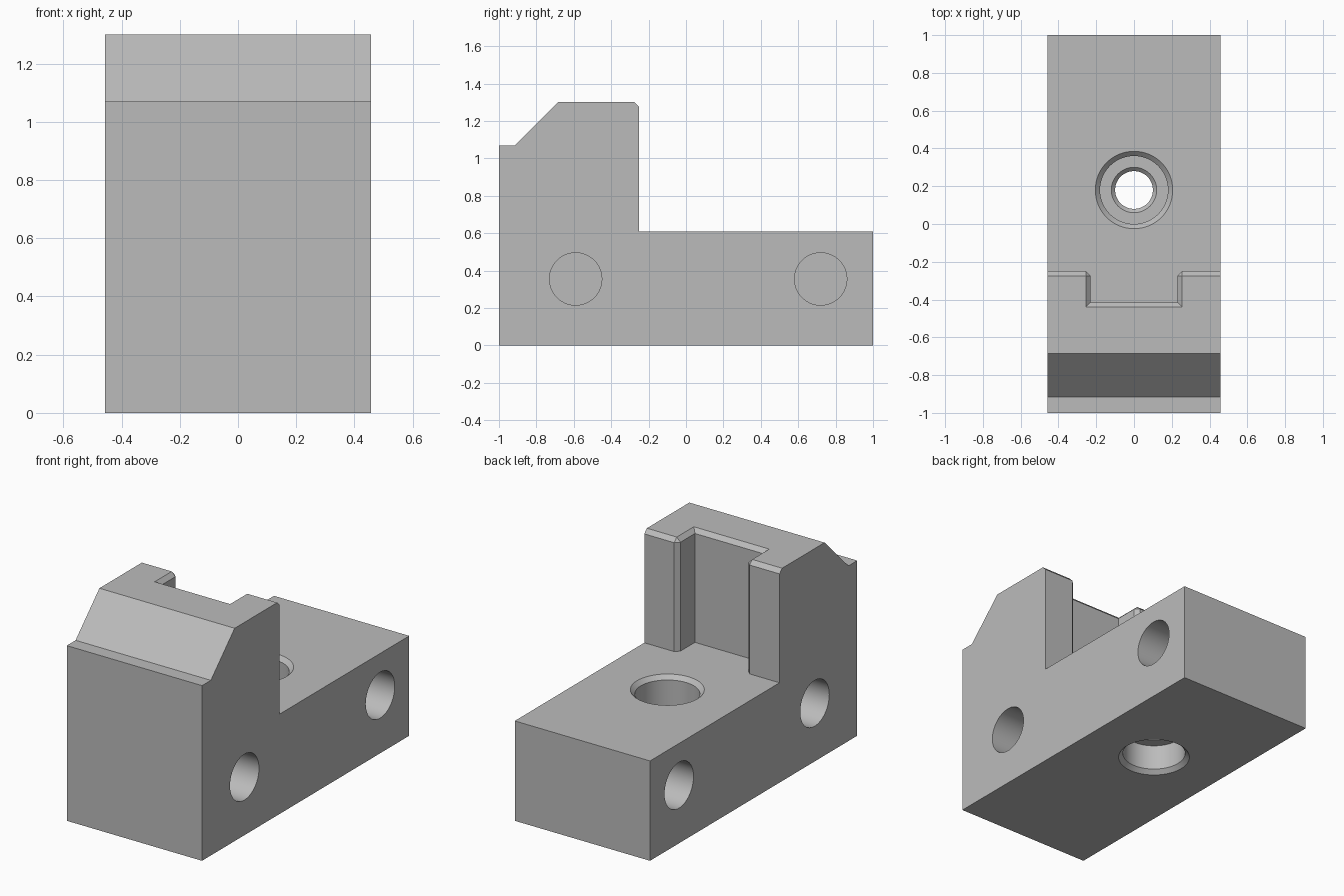
import bpy, bmesh, math
from mathutils import Matrix, Vector

cube = bpy.data.objects.get("Cube")
if cube:
    bpy.data.objects.remove(cube, do_unlink=True)

HALF_W, BASE_TOP, TOP = 0.457, 0.61, 1.30
JAW_Y, SLOT_Y, SLOT_X, CHAMFER = -0.25, -0.415, 0.23, 0.025

steel = bpy.data.materials.new("steel grey")
steel.use_nodes = True
colour = (0.5, 0.5, 0.5, 1)
steel.diffuse_color = colour
steel.node_tree.nodes["Principled BSDF"].inputs["Base Color"].default_value = colour


def add_object(name, bm):
    bmesh.ops.recalc_face_normals(bm, faces=bm.faces)
    mesh = bpy.data.meshes.new(name)
    bm.to_mesh(mesh)
    bm.free()
    mesh.materials.append(steel)
    obj = bpy.data.objects.new(name, mesh)
    bpy.context.collection.objects.link(obj)
    return obj


def extrude_x(name, profile, half):
    """Prism along x from a (y, z) profile."""
    bm = bmesh.new()
    face = bm.faces.new([bm.verts.new((-half, y, z)) for y, z in profile])
    new = bmesh.ops.extrude_face_region(bm, geom=[face])["geom"]
    verts = [v for v in new if isinstance(v, bmesh.types.BMVert)]
    bmesh.ops.translate(bm, verts=verts, vec=(2 * half, 0, 0))
    return add_object(name, bm)


def lathe(name, profile, matrix, steps=64):
    """Solid of revolution about local z from (radius, z) points."""
    bm = bmesh.new()
    rings = [[bm.verts.new((r * math.cos(math.tau * i / steps),
                            r * math.sin(math.tau * i / steps), z))
              for i in range(steps)] for r, z in profile]
    for low, high in zip(rings, rings[1:]):
        for i in range(steps):
            j = (i + 1) % steps
            bm.faces.new((low[i], low[j], high[j], high[i]))
    bm.faces.new(rings[0])
    bm.faces.new(rings[-1])
    bm.transform(matrix)
    return add_object(name, bm)


def cut(target, cutter):
    mod = target.modifiers.new("cut", 'BOOLEAN')
    mod.operation, mod.solver, mod.object = 'DIFFERENCE', 'EXACT', cutter
    bpy.context.view_layer.objects.active = target
    bpy.ops.object.modifier_apply(modifier=mod.name)
    bpy.data.objects.remove(cutter, do_unlink=True)


# L-shaped block with a sloped nose
body = extrude_x("clamp_block", [
    (-1, 0), (1, 0), (1, BASE_TOP), (JAW_Y, BASE_TOP), (JAW_Y, TOP),
    (-0.685, TOP), (-0.915, 1.07), (-1, 1.07)], HALF_W)

# Slot in the rear of the upright
cut(body, extrude_x("slot_cutter", [
    (SLOT_Y, BASE_TOP), (0, BASE_TOP), (0, TOP + 0.2), (SLOT_Y, TOP + 0.2)], SLOT_X))

# Chamfer the rear top rim and the outer slot corners
bm = bmesh.new()
bm.from_mesh(body.data)
bmesh.ops.remove_doubles(bm, verts=bm.verts, dist=1e-4)
bmesh.ops.dissolve_limit(bm, angle_limit=0.01, verts=bm.verts, edges=bm.edges)


def needs_chamfer(edge):
    a, b = (v.co for v in edge.verts)
    rim = min(a.z, b.z) > TOP - 0.01 and min(a.y, b.y) > SLOT_Y - 0.01
    corner = (abs(a.z - b.z) > 0.5 and abs(a.y - JAW_Y) < 0.01
              and abs(abs(a.x) - SLOT_X) < 0.01)
    return rim or corner


bmesh.ops.bevel(bm, geom=[e for e in bm.edges if needs_chamfer(e)],
                offset=CHAMFER, segments=1, affect='EDGES')
bm.to_mesh(body.data)
bm.free()

# Vertical bolt hole, counterbored and chamfered at both ends
cut(body, lathe("bolt_hole_cutter", [
    (0.215, -0.01), (0.18, 0.025), (0.18, 0.18), (0.12, 0.18), (0.10, 0.20),
    (0.10, 0.33), (0.12, 0.35), (0.18, 0.35), (0.18, BASE_TOP - 0.025),
    (0.215, BASE_TOP + 0.01)], Matrix.Translation((0, 0.18, 0))))

# Blind pin holes in both sides
for side in (-1, 1):
    for y in (-0.59, 0.72):
        place = (Matrix.Translation((side * HALF_W, y, 0.355))
                 @ Matrix.Rotation(side * math.pi / 2, 4, 'Y'))
        cut(body, lathe("pin_hole_cutter", [(0.14, -0.35), (0.14, 0.05)], place))

# Smooth bores, sharp edges
bpy.ops.object.select_all(action='DESELECT')
body.select_set(True)
bpy.context.view_layer.objects.active = body
bpy.ops.object.shade_smooth_by_angle(angle=math.radians(25))
